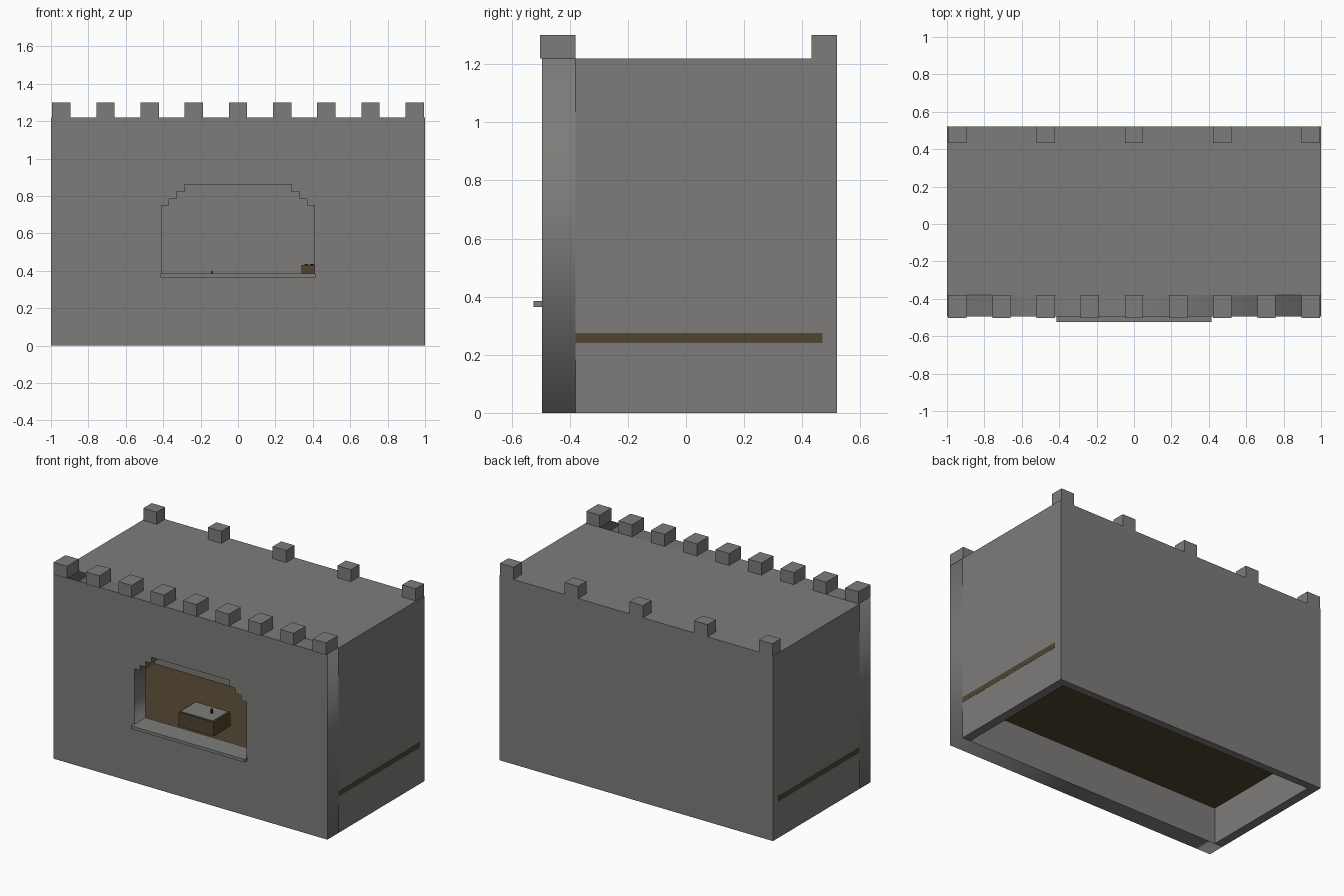
import bpy
import math

if "Cube" in bpy.data.objects:
    bpy.data.objects.remove(bpy.data.objects["Cube"])


def material(name, r, g, b):
    m = bpy.data.materials.new(name)
    m.diffuse_color = (r, g, b, 1)
    m.use_nodes = True
    m.node_tree.nodes["Principled BSDF"].inputs["Base Color"].default_value = m.diffuse_color
    return m


STONE = material("grey stone", 0.205, 0.202, 0.194)
WOOD = material("brown wood", 0.082, 0.058, 0.031)
DARK = material("dark iron", 0.02, 0.018, 0.016)


def box(name, x, y, z, mat):
    """Box spanning the (low, high) pairs x, y and z."""
    verts = [(a, b, c) for c in z for b in y for a in x]
    faces = [(0, 2, 3, 1), (4, 5, 7, 6), (0, 1, 5, 4),
             (2, 6, 7, 3), (0, 4, 6, 2), (1, 3, 7, 5)]
    mesh = bpy.data.meshes.new(name)
    mesh.from_pydata(verts, [], faces)
    mesh.materials.append(mat)
    ob = bpy.data.objects.new(name, mesh)
    bpy.context.collection.objects.link(ob)
    return ob


def front_panel(name, outlines, y0, y1, mat):
    """Extrude x-z outlines (inner ones become holes) from y0 to y1."""
    cu = bpy.data.curves.new(name, 'CURVE')
    cu.dimensions = '2D'
    cu.fill_mode = 'BOTH'
    cu.extrude = (y1 - y0) / 2
    for pts in outlines:
        sp = cu.splines.new('POLY')
        sp.points.add(len(pts) - 1)
        for p, (x, z) in zip(sp.points, pts):
            p.co = (x, z, 0, 1)
        sp.use_cyclic_u = True
    cu.materials.append(mat)
    ob = bpy.data.objects.new(name, cu)
    bpy.context.collection.objects.link(ob)
    ob.rotation_euler = (math.pi / 2, 0, 0)
    ob.location.y = (y0 + y1) / 2
    bpy.ops.object.select_all(action='DESELECT')
    ob.select_set(True)
    bpy.context.view_layer.objects.active = ob
    bpy.ops.object.convert(target='MESH')


W, H = 0.999, 1.22            # half width and wall height
Y0, Y1, Y2, Y3 = -0.495, -0.38, 0.47, 0.52

# Front wall with a stepped window opening
half = [(0.41, 0.375), (0.41, 0.75), (0.37, 0.75), (0.37, 0.785),
        (0.33, 0.785), (0.33, 0.82), (0.285, 0.82), (0.285, 0.86)]
opening = half + [(-x, z) for x, z in reversed(half)]
front_panel("front_wall", [[(-W, 0), (W, 0), (W, H), (-W, H)], opening],
            Y0, Y1, STONE)

# Remaining walls and roof, open underneath
box("back_wall", (-W, W), (Y2, Y3), (0, H), STONE)
for side, s in (("left", -1), ("right", 1)):
    box(side + "_wall", sorted((s * 0.94, s * W)), (Y1, Y2), (0, H), STONE)
box("roof", (-0.94, 0.94), (Y1, Y2), (1.185, H), STONE)

# Floor slab, its ends showing on the side walls
box("floor", (-1, 1), (Y1, Y2 - 0.001), (0.24, 0.275), WOOD)

# Window sill
box("window_sill", (-0.415, 0.415), (-0.525, Y1), (0.365, 0.385), STONE)

# Battlements
for i in range(9):
    x = -0.945 + i * 0.23625
    box("front_merlon", (x - 0.049, x + 0.049), (-0.503, -0.38), (H, 1.30), STONE)
    if i % 2 == 0:
        box("back_merlon", (x - 0.049, x + 0.049), (0.432, Y3), (H, 1.30), STONE)

# Counter with a stone basin top and tap
box("counter", (-0.316, -0.06), (-0.17, 0.01), (0.275, 0.366), WOOD)
box("counter_top", (-0.304, -0.072), (-0.158, -0.002), (0.366, 0.369), STONE)
box("tap", (-0.143, -0.134), (-0.08, -0.07), (0.366, 0.40), DARK)

# Cabinet with dark plates in the back corner
box("cabinet", (0.34, 0.56), (0.27, Y2), (0.275, 0.43), WOOD)
for x in (0.355, 0.385, 0.48, 0.52):
    box("cabinet_plate", (x, x + 0.02), (0.30, 0.44), (0.43, 0.437), DARK)
